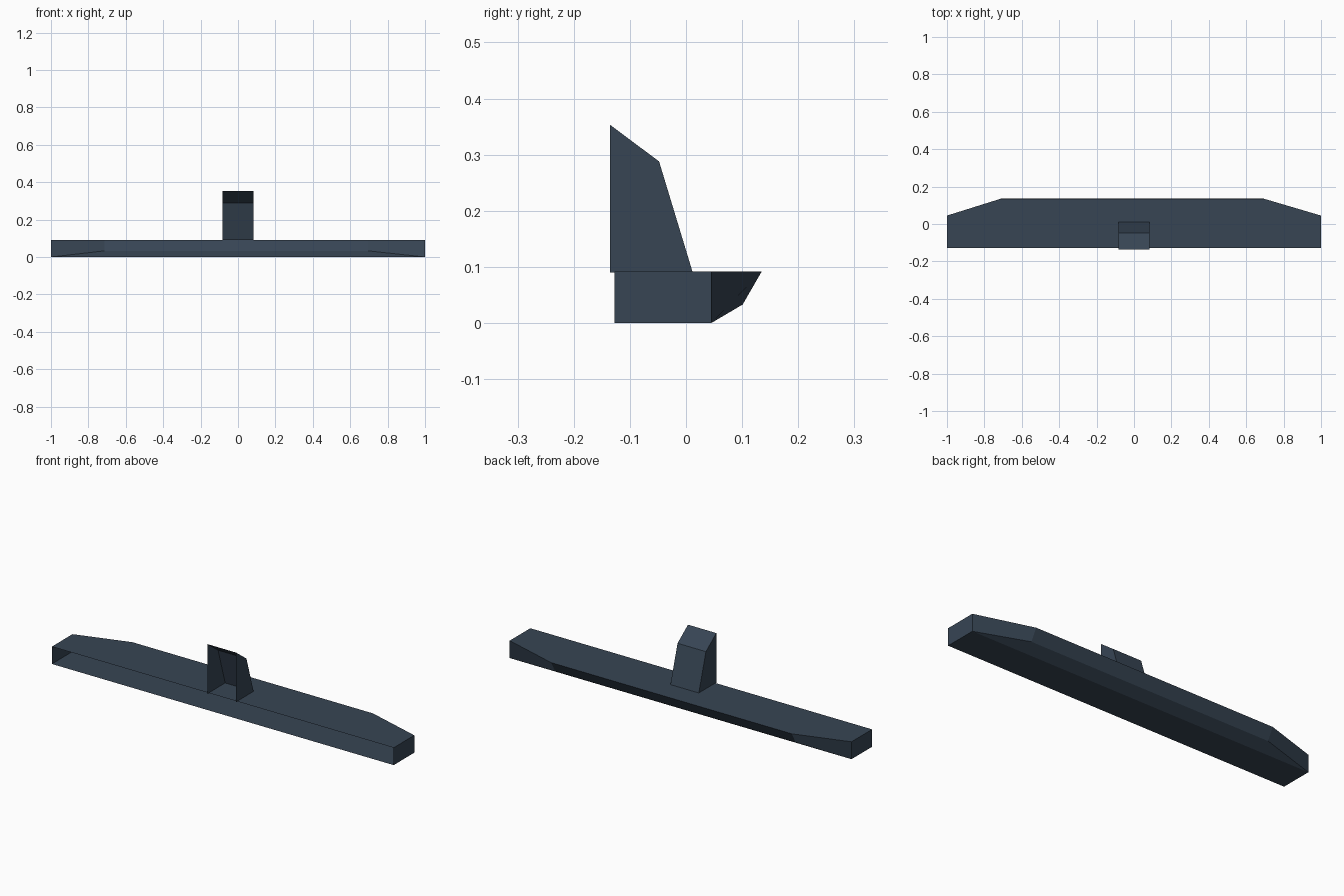
import bpy, bmesh

if "Cube" in bpy.data.objects:
    bpy.data.objects.remove(bpy.data.objects["Cube"])

slate = bpy.data.materials.new("dark_slate")
slate.diffuse_color = (0.038, 0.059, 0.088, 1)
slate.use_nodes = True
slate.node_tree.nodes["Principled BSDF"].inputs["Base Color"].default_value = slate.diffuse_color


def loft(name, left, right, capped):
    """Skin between two matching open outlines; the unjoined front stays open."""
    bm = bmesh.new()
    a = [bm.verts.new(p) for p in left]
    b = [bm.verts.new(p) for p in right]
    for i in range(len(a) - 1):
        bm.faces.new((a[i], a[i + 1], b[i + 1], b[i]))
    if capped:
        bm.faces.new(a)
        bm.faces.new(b[::-1])
    mesh = bpy.data.meshes.new(name)
    obj = bpy.data.objects.new(name, mesh)
    bpy.context.collection.objects.link(obj)
    mesh.materials.append(slate)
    return obj, bm, a, b


def finish(obj, bm, outward_face_test):
    bmesh.ops.recalc_face_normals(bm, faces=bm.faces)
    # open shells: make sure the top face points up
    top = max(bm.faces, key=outward_face_test)
    top.normal_update()
    if top.normal.z < 0:
        bmesh.ops.reverse_faces(bm, faces=bm.faces)
    bm.to_mesh(obj.data)
    bm.free()


def mean_z(f):
    return f.calc_center_median().z


# Long bar: open at the front, tapered back corners and bevelled lower back
FRONT, END, BACK, H = -0.127, 0.045, 0.135, 0.092
XL, XR = -0.713, 0.695


def bar_outline(x_end, x_mid):
    return [(x_end, FRONT, 0), (x_end, END, 0), (x_mid, 0.101, 0.033),
            (x_mid, BACK, H), (x_end, END, H), (x_end, FRONT, H)]


obj, bm, a, b = loft("long_bar", bar_outline(-1, XL), bar_outline(1, XR), False)
for s in (a, b):
    bm.faces.new((s[0], s[1], s[4], s[5]))   # flat end
    bm.faces.new((s[1], s[2], s[3], s[4]))   # tapered corner
# merge the two upper strips into one flat top
strips = [f for f in bm.faces if all(v.co.z > 0.09 for v in f.verts)]
bmesh.ops.dissolve_faces(bm, faces=strips)
finish(obj, bm, mean_z)

# Upright post: open at the front, sloping top and leaning back
post = [(0.012, 0.09), (-0.048, 0.288), (-0.135, 0.353), (-0.135, 0.09)]
w = 0.083
left = [(-w, y, z) for y, z in post]
right = [(w, y, z) for y, z in post]
obj, bm, a, b = loft("upright_post", left, right, True)
front = [f for f in bm.faces if all(v.co.y < -0.13 for v in f.verts)]
bmesh.ops.delete(bm, geom=front, context='FACES_ONLY')
finish(obj, bm, lambda f: mean_z(f))
